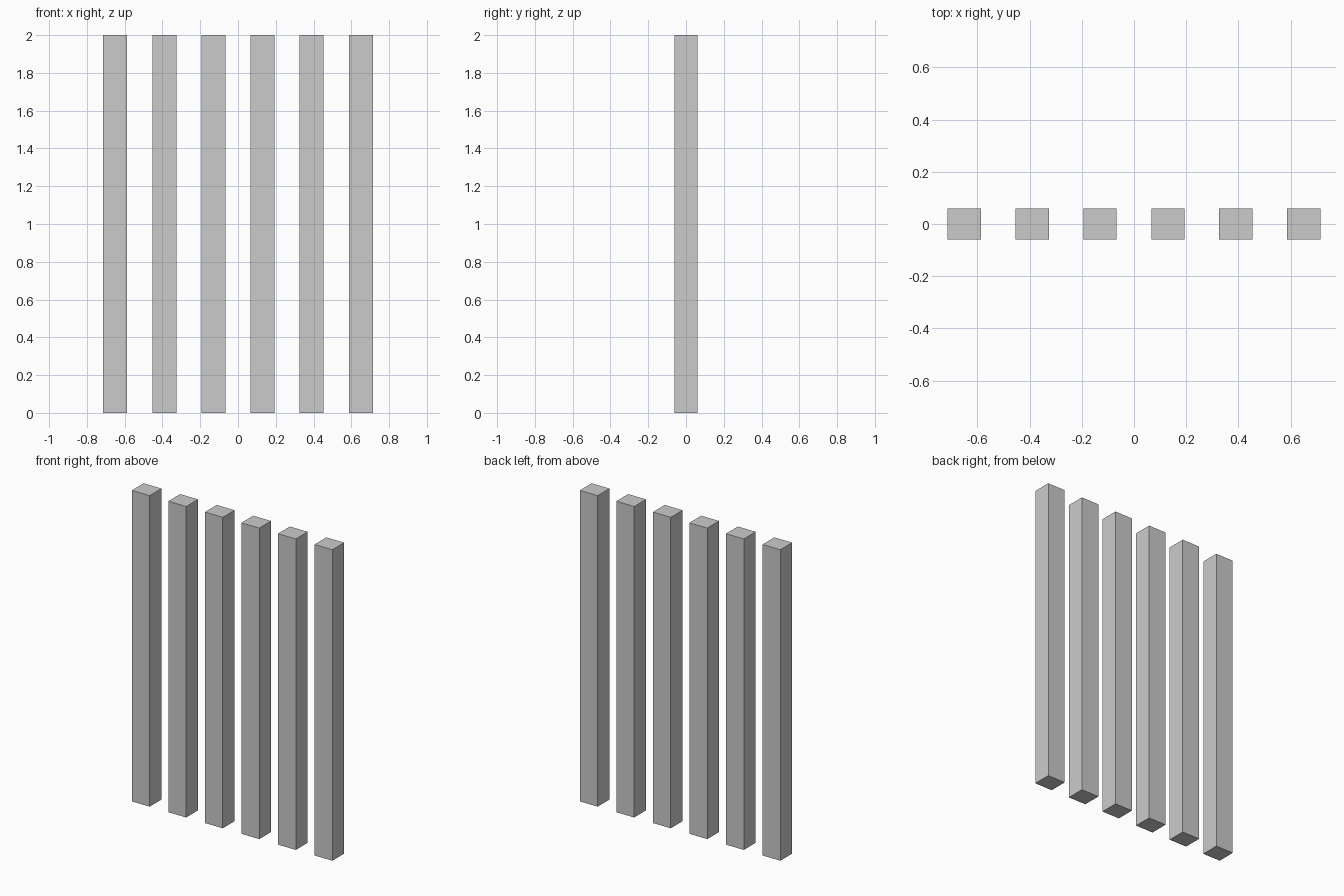
import bpy

if "Cube" in bpy.data.objects:
    bpy.data.objects.remove(bpy.data.objects["Cube"])

COUNT, PITCH = 6, 0.26
WIDTH, DEPTH, HEIGHT = 0.127, 0.12, 2.0

# Row of identical upright square bars, centred on x = 0
for i in range(COUNT):
    x = (i - (COUNT - 1) / 2) * PITCH
    bpy.ops.mesh.primitive_cube_add(size=1, location=(x, 0, HEIGHT / 2))
    bar = bpy.context.object
    bar.name = f"upright_bar_{i + 1}"
    bar.scale = (WIDTH, DEPTH, HEIGHT)
    bpy.ops.object.transform_apply(location=False, rotation=False, scale=True)
